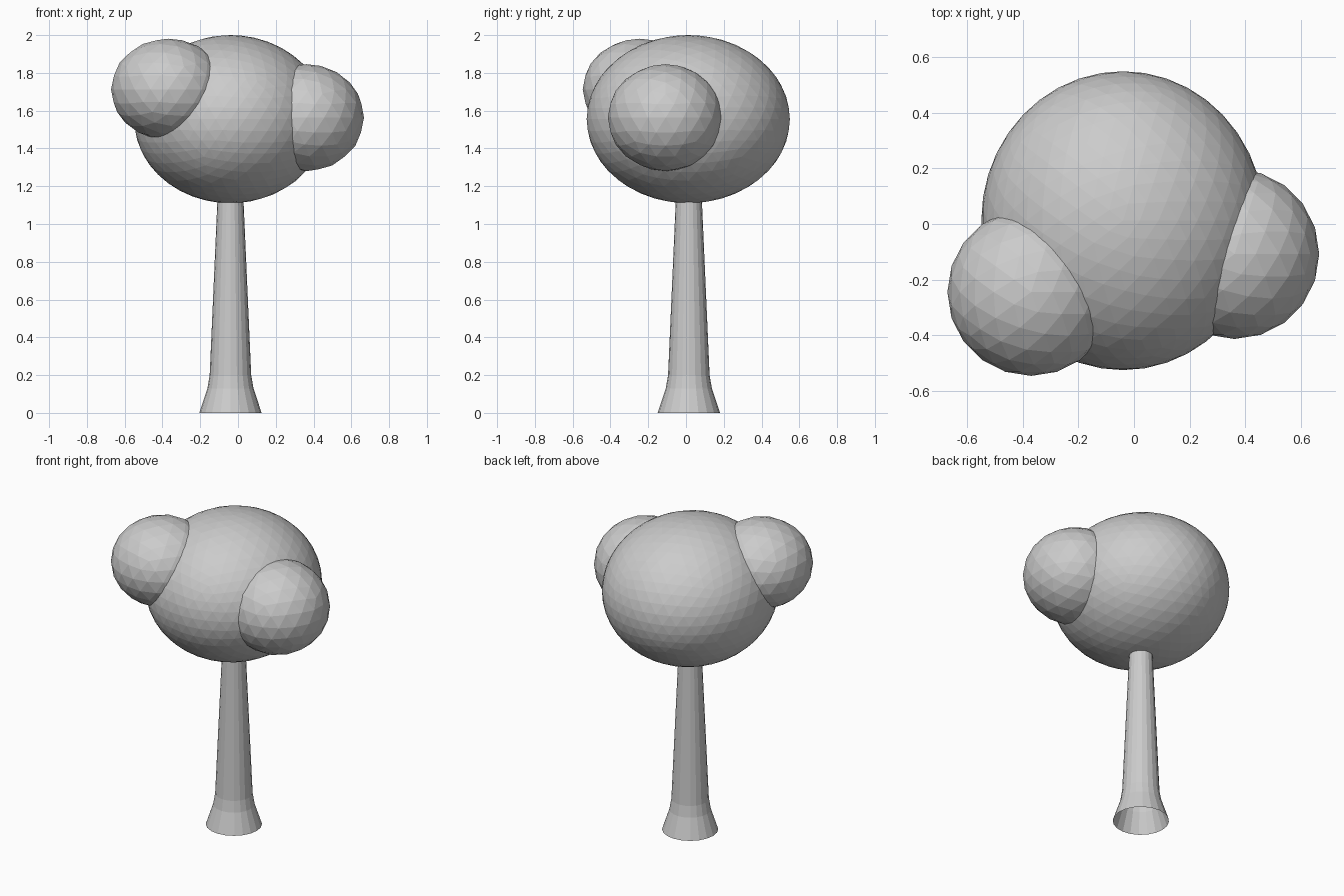
import bpy, bmesh
from mathutils import Matrix, Vector

if "Cube" in bpy.data.objects:
    bpy.data.objects.remove(bpy.data.objects["Cube"])

# One plain grey for the whole tree
grey = bpy.data.materials.new("plain grey")
grey.use_nodes = True
colour = (0.6, 0.6, 0.6, 1)
grey.diffuse_color = colour
grey.node_tree.nodes["Principled BSDF"].inputs["Base Color"].default_value = colour


def add_object(name, bm):
    mesh = bpy.data.meshes.new(name)
    bm.to_mesh(mesh)
    bm.free()
    mesh.materials.append(grey)
    obj = bpy.data.objects.new(name, mesh)
    bpy.context.collection.objects.link(obj)
    return obj


def foliage(name, centre, radii, detail):
    """Flat-faced ellipsoid clump of leaves."""
    bm = bmesh.new()
    matrix = Matrix.Translation(centre) @ Matrix.Diagonal(Vector(radii)).to_4x4()
    bmesh.ops.create_icosphere(bm, subdivisions=detail, radius=1, matrix=matrix)
    return add_object(name, bm)


def lathe(name, centre, profile, sides):
    """Open tube turned from (radius, height) pairs."""
    bm = bmesh.new()
    verts = [bm.verts.new((centre[0] + r, centre[1], z)) for r, z in profile]
    edges = [bm.edges.new(pair) for pair in zip(verts, verts[1:])]
    bmesh.ops.spin(bm, geom=verts + edges, cent=(*centre, 0), axis=(0, 0, 1),
                   angle=6.283185, steps=sides, use_merge=True)
    bmesh.ops.remove_doubles(bm, verts=bm.verts, dist=0.0005)
    bmesh.ops.recalc_face_normals(bm, faces=bm.faces)
    # Keep the open tube's faces pointing outward
    face = next(iter(bm.faces))
    outward = face.calc_center_median() - Vector((*centre, 0))
    outward.z = 0
    if face.normal.dot(outward) < 0:
        bmesh.ops.reverse_faces(bm, faces=bm.faces)
    return add_object(name, bm)


# Trunk with a flared, open foot
lathe("trunk", (-0.04, 0.015),
      [(0.165, 0), (0.122, 0.13), (0.11, 0.2), (0.068, 1.15)], 20)

# Crown and its two side clumps
foliage("crown", (-0.04, 0.012, 1.555), (0.51, 0.538, 0.445), 4)
foliage("right_clump", (-0.37, -0.245, 1.713), (0.302, 0.302, 0.268), 3)
foliage("left_clump", (0.362, -0.108, 1.563), (0.305, 0.306, 0.283), 3)
